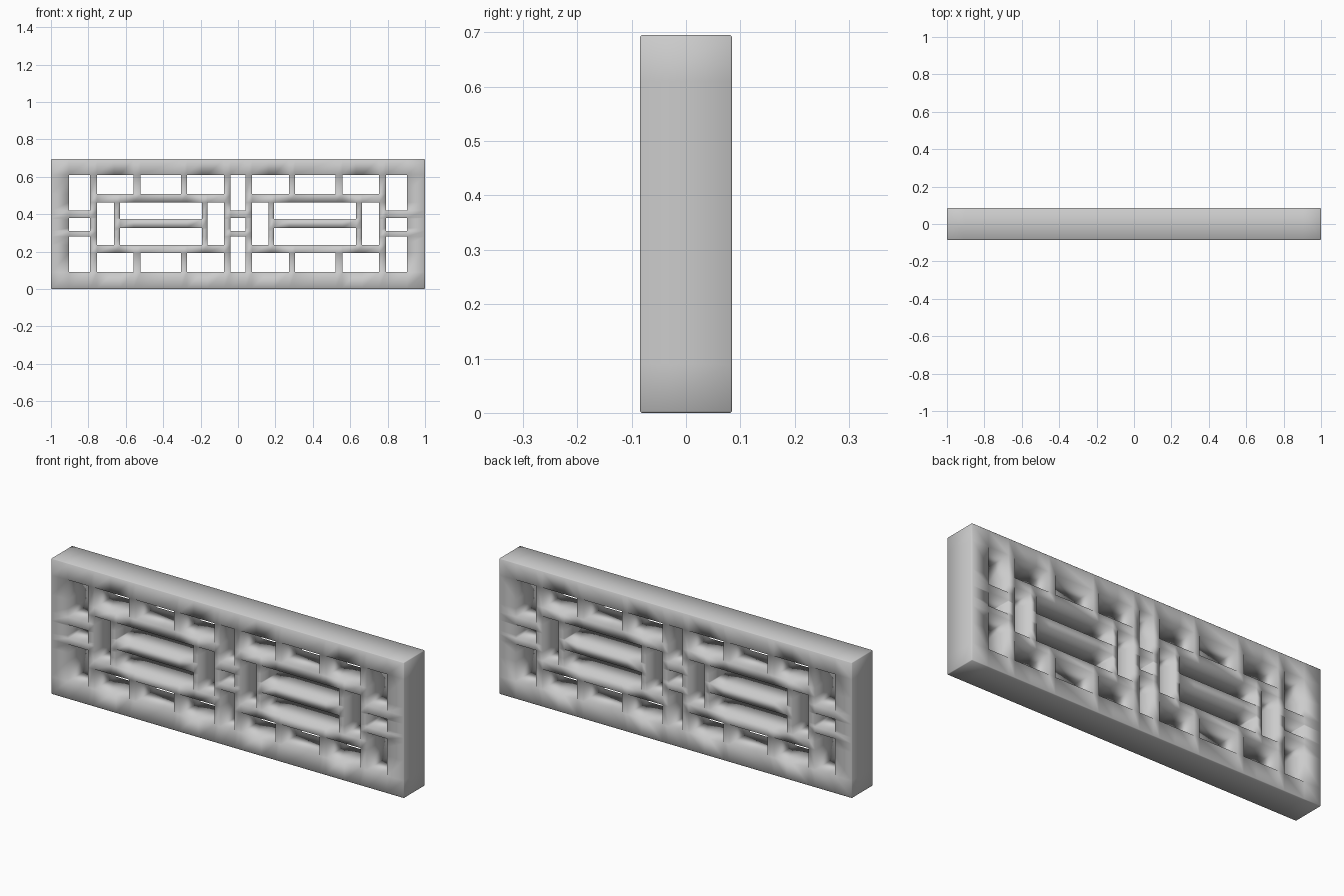
import bpy
import bmesh

WIDTH, DEPTH, HEIGHT = 2.0, 0.17, 0.695

cube = bpy.data.objects.get("Cube")
if cube:
    bpy.data.objects.remove(cube, do_unlink=True)

# Plain grey stone
stone = bpy.data.materials.new("light grey stone")
stone.use_nodes = True
grey = (0.6, 0.6, 0.6, 1)
stone.diffuse_color = grey
stone.node_tree.nodes["Principled BSDF"].inputs["Base Color"].default_value = grey

# Openings of one half as x and z spans; the other half is mirrored
openings = []


def add_openings(x_spans, z_spans):
    openings.extend((x, z) for x in x_spans for z in z_spans)


# Stacks of three openings in the middle and at the end
add_openings([(-0.04, 0.04), (0.79, 0.904)],
             [(0.09, 0.28), (0.31, 0.38), (0.42, 0.61)])
# Rows of three along the top and bottom
add_openings([(0.075, 0.273), (0.304, 0.521), (0.558, 0.754)],
             [(0.09, 0.192), (0.508, 0.61)])
# Upright slots beside two long slots
add_openings([(0.075, 0.164), (0.663, 0.754)], [(0.235, 0.463)])
add_openings([(0.192, 0.631)], [(0.235, 0.326), (0.374, 0.463)])


def is_open(x, z):
    return any(a < abs(x) < b and c < z < d for (a, b), (c, d) in openings)


# Lattice face: a sheet of quads that leaves the openings out
xs = {WIDTH / 2, -WIDTH / 2}
zs = {0, HEIGHT}
for x_span, z_span in openings:
    for x in x_span:
        xs |= {x, -x}
    zs |= set(z_span)
xs, zs = sorted(xs), sorted(zs)

bm = bmesh.new()
grid = [[bm.verts.new((x, -DEPTH / 2, z)) for z in zs] for x in xs]
for i in range(len(xs) - 1):
    for j in range(len(zs) - 1):
        if not is_open((xs[i] + xs[i + 1]) / 2, (zs[j] + zs[j + 1]) / 2):
            bm.faces.new((grid[i][j], grid[i + 1][j],
                          grid[i + 1][j + 1], grid[i][j + 1]))

# Thicken the sheet towards the back
front = bm.faces[:]
back = bmesh.ops.extrude_face_region(bm, geom=front, use_keep_orig=True)
bmesh.ops.translate(bm, vec=(0, DEPTH, 0),
                    verts=[g for g in back["geom"] if isinstance(g, bmesh.types.BMVert)])
bmesh.ops.recalc_face_normals(bm, faces=bm.faces[:])


# Fine rounding along the outer rim only
def on_rim(v):
    return abs(v.co.x) > WIDTH / 2 - 0.001 or min(v.co.z, HEIGHT - v.co.z) < 0.001


rim = [e for e in bm.edges if all(on_rim(v) for v in e.verts)
       and e.calc_face_angle(0) > 1]
bmesh.ops.bevel(bm, geom=rim, offset=0.003, segments=1, affect="EDGES")

mesh = bpy.data.meshes.new("lattice_panel")
bm.to_mesh(mesh)
bm.free()
mesh.materials.append(stone)

panel = bpy.data.objects.new("lattice_panel", mesh)
bpy.context.collection.objects.link(panel)
# Soft shading also runs over the edges of the openings
mesh.shade_smooth()
